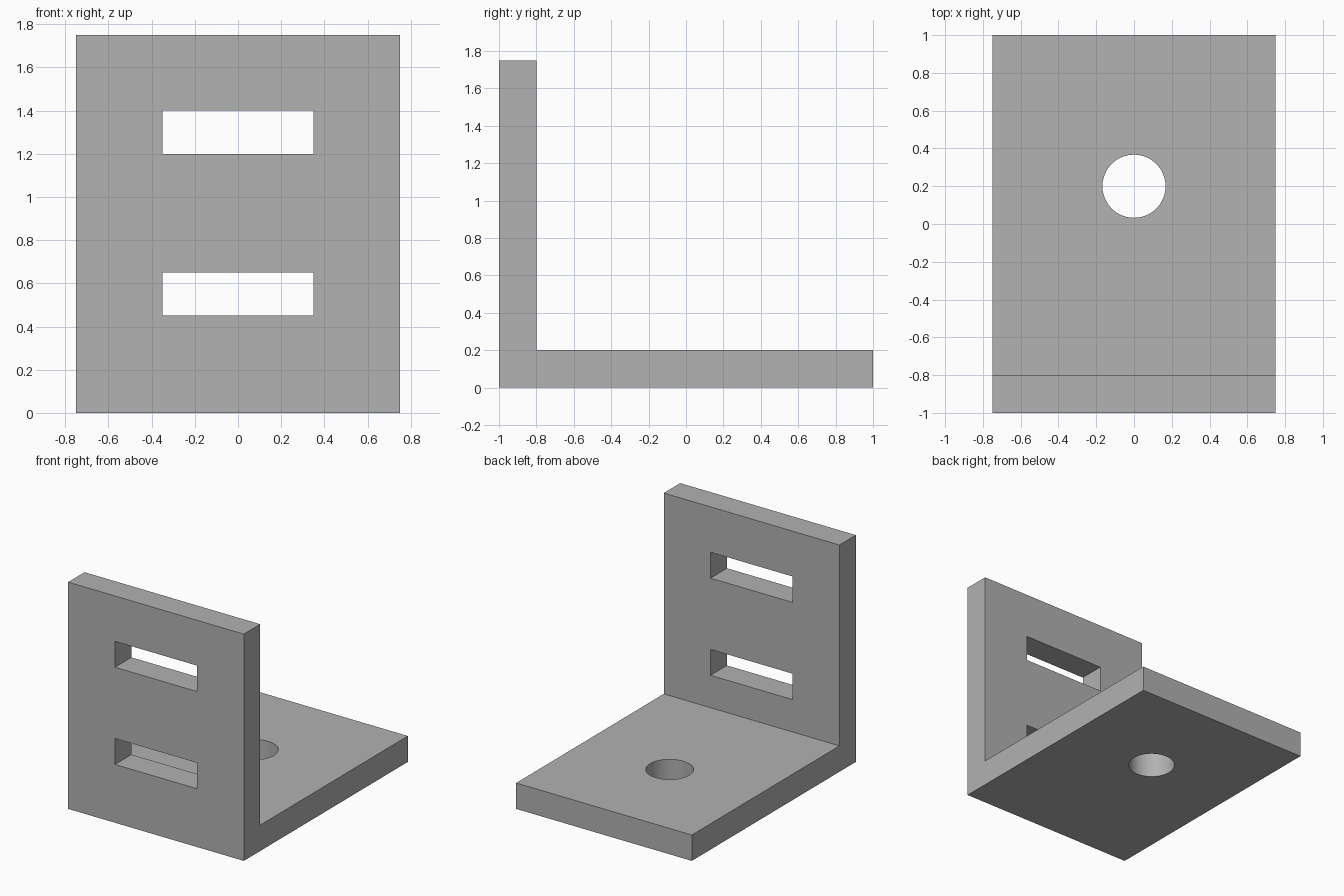
import bpy
import bmesh
from mathutils import Matrix, Vector

cube = bpy.data.objects.get("Cube")
if cube:
    bpy.data.objects.remove(cube, do_unlink=True)

WIDTH, DEPTH, HEIGHT, THICK = 1.5, 2.0, 1.75, 0.2
FRONT = -DEPTH / 2

# Single grey metal
grey = bpy.data.materials.new("grey_metal")
grey.use_nodes = True
color = (0.445, 0.445, 0.445, 1)
grey.diffuse_color = color
grey.node_tree.nodes["Principled BSDF"].inputs["Base Color"].default_value = color


def make_object(name, bm):
    bmesh.ops.recalc_face_normals(bm, faces=bm.faces)
    mesh = bpy.data.meshes.new(name)
    bm.to_mesh(mesh)
    bm.free()
    mesh.materials.append(grey)
    obj = bpy.data.objects.new(name, mesh)
    bpy.context.collection.objects.link(obj)
    return obj


def box_cutter(name, center, size):
    bm = bmesh.new()
    bmesh.ops.create_cube(bm, size=1, matrix=Matrix.LocRotScale(center, None, size))
    return make_object(name, bm)


def round_cutter(name, center, radius, depth):
    bm = bmesh.new()
    bmesh.ops.create_cone(bm, cap_ends=True, segments=64, radius1=radius,
                          radius2=radius, depth=depth,
                          matrix=Matrix.Translation(center))
    return make_object(name, bm)


# L-shaped bracket: side profile extruded across the width
profile = [(FRONT, 0), (-FRONT, 0), (-FRONT, THICK), (FRONT + THICK, THICK),
           (FRONT + THICK, HEIGHT), (FRONT, HEIGHT)]
bm = bmesh.new()
side = bm.faces.new([bm.verts.new((-WIDTH / 2, y, z)) for y, z in profile])
extruded = bmesh.ops.extrude_face_region(bm, geom=[side], use_keep_orig=True)
verts = [v for v in extruded["geom"] if isinstance(v, bmesh.types.BMVert)]
bmesh.ops.translate(bm, verts=verts, vec=(WIDTH, 0, 0))
bracket = make_object("angle_bracket", bm)

# Two slots in the upright plate and a bolt hole in the base plate
cutters = [box_cutter(name, Vector((0, FRONT + THICK / 2, z)), Vector((0.7, 0.5, 0.2)))
           for name, z in (("lower_slot_cutter", 0.55), ("upper_slot_cutter", 1.3))]
cutters.append(round_cutter("bolt_hole_cutter", Vector((0, 0.2, THICK / 2)), 0.167, 0.5))

bpy.ops.object.select_all(action="DESELECT")
bracket.select_set(True)
bpy.context.view_layer.objects.active = bracket
for cutter in cutters:
    cutter.hide_render = True
    cut = bracket.modifiers.new(cutter.name, "BOOLEAN")
    cut.operation = "DIFFERENCE"
    cut.solver = "EXACT"
    cut.object = cutter
    bpy.ops.object.modifier_apply(modifier=cut.name)
    bpy.data.objects.remove(cutter, do_unlink=True)

# Smooth bore, sharp plate edges
bpy.ops.object.shade_smooth_by_angle()
